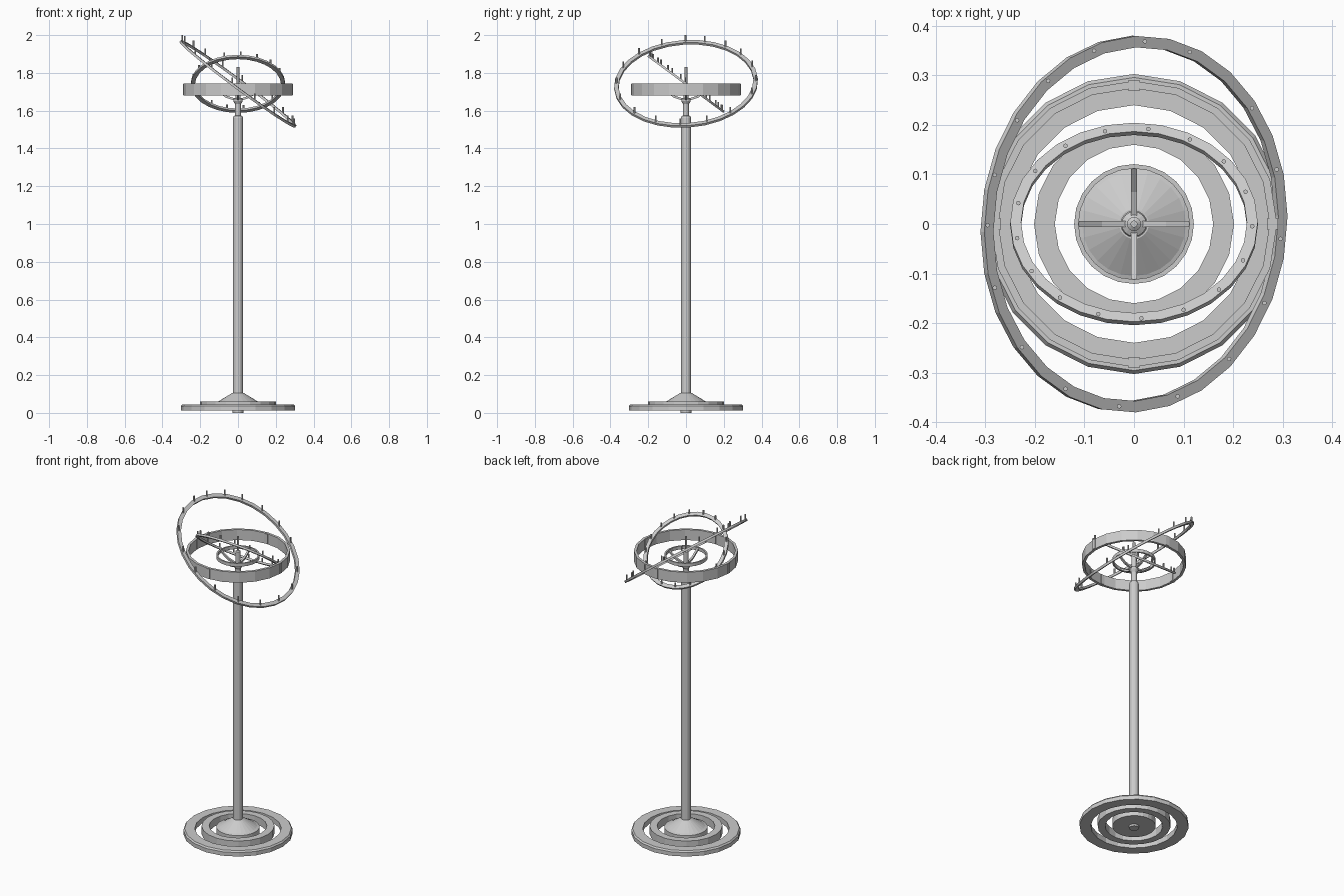
import bpy
from math import sin, cos, pi, radians
from mathutils import Matrix, Vector

if "Cube" in bpy.data.objects:
    bpy.data.objects.remove(bpy.data.objects["Cube"])


def mesh_object(name, verts, faces):
    me = bpy.data.meshes.new(name)
    me.from_pydata(verts, [], faces)
    me.update()
    ob = bpy.data.objects.new(name, me)
    bpy.context.collection.objects.link(ob)
    return ob


def lathe(name, profile, n, closed=False):
    """Revolve (r, z) points; closed joins last to first, otherwise ends are capped."""
    k = len(profile)
    verts = [(r * cos(2 * pi * i / n), r * sin(2 * pi * i / n), z)
             for i in range(n) for r, z in profile]
    faces = []
    for i in range(n):
        j = (i + 1) % n
        for a in range(k if closed else k - 1):
            b = (a + 1) % k
            faces.append((i * k + a, j * k + a, j * k + b, i * k + b))
    if not closed:
        faces.append([i * k for i in reversed(range(n))])
        faces.append([i * k + k - 1 for i in range(n)])
    return mesh_object(name, verts, faces)


def ring(name, r0, r1, z0, z1, n):
    return lathe(name, [(r0, z0), (r1, z0), (r1, z1), (r0, z1)], n, True)


def pins(name, points, r, h, n=8):
    """Row of small upright pins joined in one mesh."""
    verts, faces = [], []
    for p in points:
        s = len(verts)
        for z in (0, h):
            verts += [(p.x + r * cos(2 * pi * i / n), p.y + r * sin(2 * pi * i / n), p.z + z)
                      for i in range(n)]
        faces += [(s + i, s + (i + 1) % n, s + n + (i + 1) % n, s + n + i) for i in range(n)]
        faces += [[s + i for i in reversed(range(n))], [s + n + i for i in range(n)]]
    return mesh_object(name, verts, faces)


# Stepped base of concentric rings
lathe("base_outer_ring", [(0.24, 0.012), (0.303, 0.012), (0.303, 0.036),
                          (0.296, 0.045), (0.24, 0.045)], 20, True)
ring("base_middle_ring", 0.16, 0.202, 0.012, 0.06, 20)
lathe("base_centre", [(0.028, 0), (0.028, 0.012), (0.12, 0.012), (0.12, 0.055),
                      (0.105, 0.06), (0.03, 0.106)], 24)

# Pole with neck, hub and centre spike
lathe("pole", [(0.027, 0.10), (0.027, 1.56), (0.024, 1.572), (0.016, 1.574),
               (0.016, 1.635), (0.025, 1.65), (0.025, 1.662), (0.014, 1.668), (0.014, 1.74),
               (0.007, 1.745), (0.007, 1.83)], 16)

# Small ring on four bent arms
ring("small_ring", 0.112, 0.121, 1.70, 1.72, 24)
path = [(0.01, 1.657), (0.065, 1.675), (0.114, 1.71)]
w, t = 0.006, 0.006
for i in range(4):
    v = [(x, y, z + dz) for x, z in path
         for y, dz in ((-w, -t), (w, -t), (w, t), (-w, t))]
    f = [(3, 2, 1, 0), (8, 9, 10, 11)]
    f += [(s + a, s + (a + 1) % 4, s + 4 + (a + 1) % 4, s + 4 + a)
          for s in (0, 4) for a in range(4)]
    arm = mesh_object("arm_%d" % i, v, f)
    arm.rotation_euler.z = i * pi / 2

# Level wide band with a small block at each quarter
ring("wide_band", 0.274, 0.289, 1.68, 1.744, 20)
for i in range(4):
    a = i * pi / 2
    bpy.ops.mesh.primitive_cube_add(size=1, location=(0.28 * cos(a), 0.28 * sin(a), 1.712),
                                    rotation=(0, 0, a))
    block = bpy.context.object
    block.name = "band_block_%d" % i
    block.scale = (0.022, 0.022, 0.06)


# Tilted rings carrying upright pins
def tilted_ring(name, r0, r1, thick, tilt_x, tilt_y, angles, pin_h, n):
    m = (Matrix.Translation((0, 0, 1.742)) @ Matrix.Rotation(radians(tilt_x), 4, 'X')
         @ Matrix.Rotation(radians(tilt_y), 4, 'Y'))
    ob = ring(name, r0, r1, -thick / 2, thick / 2, n)
    ob.matrix_world = m
    rm = (r0 + r1) / 2
    pts = [m @ Vector((rm * cos(radians(a)), rm * sin(radians(a)), 0.002)) for a in angles]
    pins(name + "_pins", pts, 0.0045, pin_h)


tilted_ring("inner_tilted_ring", 0.228, 0.25, 0.012, -36.5, 0,
            [83 - 360 * i / 17 for i in range(17)], 0.028, 28)
tilted_ring("outer_tilted_ring", 0.358, 0.381, 0.013, 4, 36.5,
            [86, 68, 37, 15, -7, -28, -50, -73, -96, -118, -140, -162, 178, 162, 143, 126, 106],
            0.036, 28)
